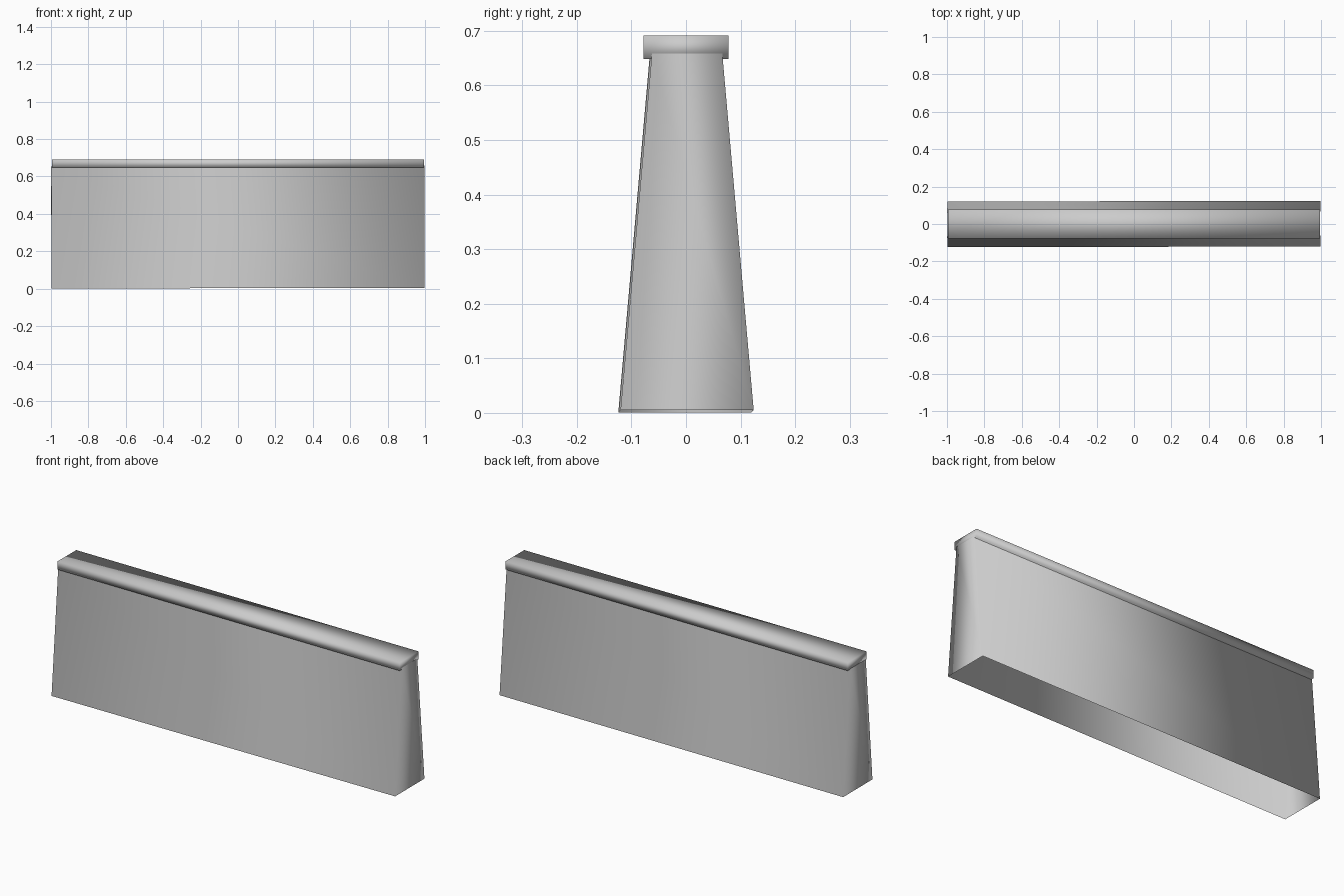
import bpy
import bmesh

cube = bpy.data.objects.get("Cube")
if cube:
    bpy.data.objects.remove(cube, do_unlink=True)

# Plain grey stone
stone = bpy.data.materials.new("grey_stone")
stone.use_nodes = True
grey = (0.6, 0.6, 0.6, 1)
stone.diffuse_color = grey
stone.node_tree.nodes["Principled BSDF"].inputs["Base Color"].default_value = grey


def tapered_box(name, length, bottom_width, top_width, z0, z1, open_ends=False):
    """Long box along x whose width tapers from bottom to top."""
    bm = bmesh.new()
    bmesh.ops.create_cube(bm, size=1)
    if open_ends:
        ends = [f for f in bm.faces if abs(f.normal.z) > 0.5]
        bmesh.ops.delete(bm, geom=ends, context="FACES_ONLY")
    for v in bm.verts:
        top = v.co.z > 0
        v.co.x *= length
        v.co.y *= top_width if top else bottom_width
        v.co.z = z1 if top else z0
    for f in bm.faces:
        f.smooth = True
    mesh = bpy.data.meshes.new(name)
    bm.to_mesh(mesh)
    bm.free()
    mesh.materials.append(stone)
    obj = bpy.data.objects.new(name, mesh)
    bpy.context.collection.objects.link(obj)
    return obj


# Battered wall, open underneath and closed by the coping above
wall = tapered_box("wall_body", 1.995, 0.244, 0.129, 0.003, 0.656, open_ends=True)
wall.rotation_euler = (0, -0.002, 0.002)

# Coping slab, very slightly out of level
coping = tapered_box("wall_coping", 1.99, 0.155, 0.155, 0.648, 0.691)
